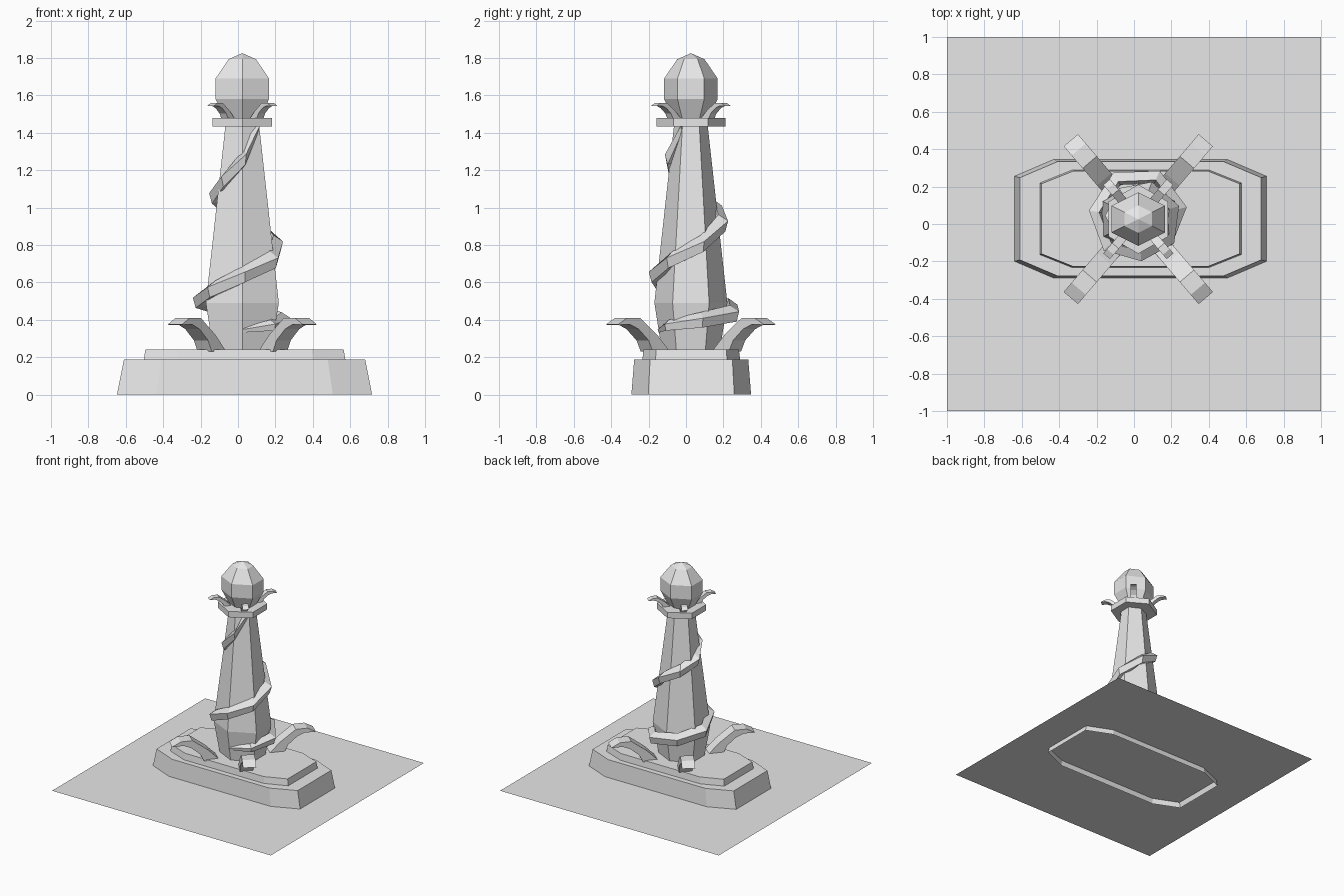
import bpy, bmesh, math
from mathutils import Vector

old = bpy.data.objects.get("Cube")
if old:
    bpy.data.objects.remove(old, do_unlink=True)

stone = bpy.data.materials.new("pale_stone")
stone.use_nodes = True
stone.diffuse_color = (0.8, 0.8, 0.8, 1)
stone.node_tree.nodes["Principled BSDF"].inputs["Base Color"].default_value = (0.8, 0.8, 0.8, 1)

CENTRE = Vector((0.023, 0.026, 0))


def loft(name, rings, start_cap=True, end_cap=True):
    """Skin a list of equal-length rings of points with flat faces."""
    bm = bmesh.new()
    loops = [[bm.verts.new(p) for p in ring] for ring in rings]
    n = len(loops[0])
    for a, b in zip(loops, loops[1:]):
        for i in range(n):
            j = (i + 1) % n
            bm.faces.new((a[i], a[j], b[j], b[i]))
    if start_cap:
        bm.faces.new(loops[0][::-1])
    if end_cap:
        bm.faces.new(loops[-1])
    bmesh.ops.recalc_face_normals(bm, faces=bm.faces)
    mesh = bpy.data.meshes.new(name)
    bm.to_mesh(mesh)
    bm.free()
    mesh.materials.append(stone)
    obj = bpy.data.objects.new(name, mesh)
    bpy.context.collection.objects.link(obj)
    return obj


def octagon(hx, hy, cut_x, cut_y, z):
    corner = [(hx, hy - cut_y), (hx - cut_x, hy)]
    quarter = corner + [(-x, y) for x, y in corner[::-1]]
    return [(x + 0.035, y + 0.028, z) for x, y in quarter + [(-x, -y) for x, y in quarter]]


def hexagon(rx, ry, z):
    """Six-sided ring with corners towards the front and back."""
    angles = [math.radians(30 + 60 * i) for i in range(6)]
    return [CENTRE + Vector((rx * math.cos(a) / math.cos(math.pi / 6), ry * math.sin(a), z))
            for a in angles]


# Ground sheet, crossing the plinth just above its open foot
loft("ground_sheet", [[(x, y, 0.045) for x, y in ((-1, -1), (1, -1), (1, 1), (-1, 1))]],
     start_cap=False)

# Two-step plinth
loft("plinth", [octagon(0.682, 0.32, 0.21, 0.09, 0),
                octagon(0.645, 0.305, 0.2, 0.085, 0.187)], start_cap=False)
loft("plinth_step", [octagon(0.54, 0.262, 0.175, 0.07, 0.18),
                     octagon(0.53, 0.255, 0.17, 0.068, 0.24)])

# Tapered column, collar and bulb
loft("column", [hexagon(r, r, z) for r, z in
                ((0.155, 0.235), (0.195, 0.49), (0.09, 1.44))])
loft("collar", [hexagon(0.16, 0.185, z) for z in (1.432, 1.48)])
loft("bulb", [hexagon(r, r, z) for r, z in
              ((0.09, 1.47), (0.143, 1.58), (0.143, 1.69), (0.073, 1.793), (0.001, 1.825))])

# Curled leaves, in a big set at the foot and a small set under the bulb
LEAF_TOP = [(0.1, 0), (0.2, 0.0), (0.28, 0.08), (0.4, 0.17), (0.49, 0.17), (0.555, 0.135)]
LEAF_UNDER = [(0.1, -0.01), (0.31, -0.01), (0.34, 0.05), (0.41, 0.11), (0.47, 0.135), (0.545, 0.133)]


def leaf(name, sx, sy, scale, base):
    out = Vector((0.65 * sx, 0.76 * sy, 0)).normalized()
    side = Vector((-out.y, out.x, 0)) * 0.05 * scale
    rings = []
    for (rt, zt), (ru, zu) in zip(LEAF_TOP, LEAF_UNDER):
        top = CENTRE + out * rt * scale + Vector((0, 0, base + zt * scale))
        under = CENTRE + out * ru * scale + Vector((0, 0, base + zu * scale))
        rings.append([top - side, top + side, under + side, under - side])
    loft(name, rings)


for sx, x_name in ((1, "left"), (-1, "right")):
    for sy, y_name in ((-1, "front"), (1, "back")):
        leaf(f"foot_leaf_{y_name}_{x_name}", sx, sy, 1, 0.24)
        leaf(f"collar_leaf_{y_name}_{x_name}", sx, sy, 0.47, 1.48)

# Vine band winding up the column: angle in degrees, height, radius, size
PATH = [(-90, 0.345, 0.17, 0.3), (0, 0.39, 0.24, 0.9), (90, 0.45, 0.265, 1),
        (200, 0.53, 0.235, 1), (270, 0.64, 0.2, 1), (360, 0.77, 0.21, 1),
        (450, 0.96, 0.18, 1), (560, 1.1, 0.145, 1), (630, 1.25, 0.12, 1),
        (690, 1.43, 0.09, 0.7)]
SECTION = [(-0.05, -0.03), (0.01, -0.045), (0.025, 0.01), (-0.03, 0.045)]


def along(path, angle):
    for a, b in zip(path, path[1:]):
        if angle <= b[0]:
            t = (angle - a[0]) / (b[0] - a[0])
            return [u + (v - u) * t for u, v in zip(a, b)]


vine = []
for step in range(-90, 691, 52):
    angle, height, radius, size = along(PATH, step)
    out = Vector((math.cos(math.radians(angle)), math.sin(math.radians(angle)), 0))
    vine.append([CENTRE + out * (radius + dr * size) + Vector((0, 0, height + dz * size))
                 for dr, dz in SECTION])
loft("vine_band", vine)
